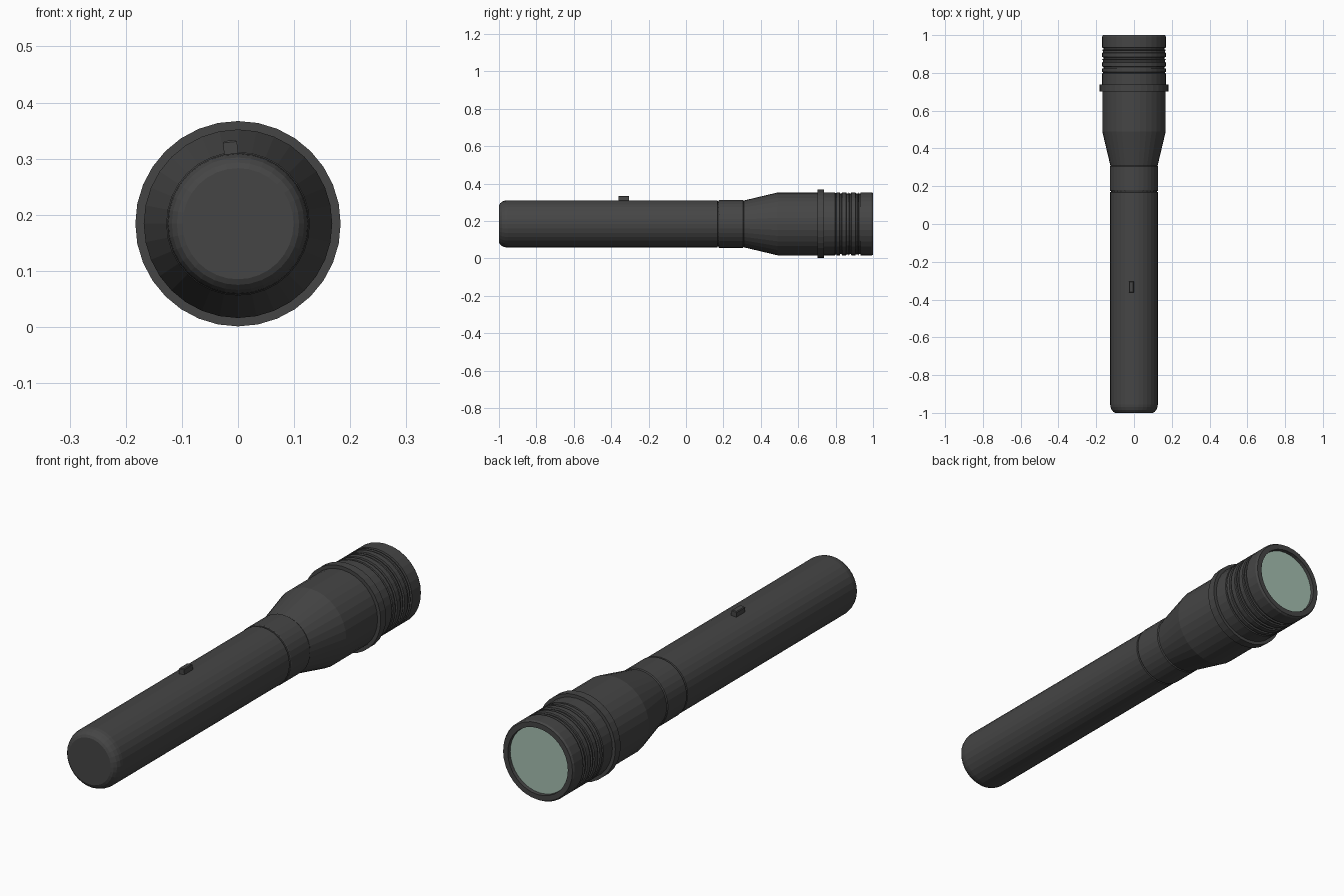
import bpy, bmesh, math

if "Cube" in bpy.data.objects:
    bpy.data.objects.remove(bpy.data.objects["Cube"])

SIDES = 32
AXIS_Z = 0.184


def material(name, rgb):
    m = bpy.data.materials.new(name)
    m.diffuse_color = (*rgb, 1)
    m.use_nodes = True
    m.node_tree.nodes["Principled BSDF"].inputs["Base Color"].default_value = m.diffuse_color
    return m


black = material("matte black", (0.06, 0.06, 0.06))
glass = material("pale green glass", (0.376, 0.52, 0.44))


def finish(name, bm, mat):
    bmesh.ops.recalc_face_normals(bm, faces=bm.faces)
    me = bpy.data.meshes.new(name)
    bm.to_mesh(me)
    bm.free()
    me.materials.append(mat)
    ob = bpy.data.objects.new(name, me)
    ob.location.z = AXIS_Z
    bpy.context.collection.objects.link(ob)
    return ob


def lathe(name, profile, mat, closed=False):
    """Revolve (y, radius) points around the y axis; cap open ends."""
    bm = bmesh.new()
    rings = []
    for y, r in profile:
        rings.append([bm.verts.new((r * math.sin(2 * math.pi * i / SIDES), y,
                                    r * math.cos(2 * math.pi * i / SIDES)))
                      for i in range(SIDES)])
    pairs = list(zip(rings, rings[1:]))
    if closed:
        pairs.append((rings[-1], rings[0]))
    else:
        bm.faces.new(rings[0])
        bm.faces.new(rings[-1])
    for a, b in pairs:
        for i in range(SIDES):
            j = (i + 1) % SIDES
            bm.faces.new((a[i], a[j], b[j], b[i]))
    return finish(name, bm, mat)


# Handle with rounded tail cap
lathe("handle", [(-1, 0.099), (-0.995, 0.109), (-0.985, 0.118), (-0.970, 0.124),
                 (-0.955, 0.126), (0.168, 0.126), (0.170, 0.121), (0.18, 0.121)], black)

# Neck collar between handle and head
lathe("neck_collar", [(0.174, 0.120), (0.175, 0.126), (0.178, 0.128), (0.304, 0.128),
                      (0.308, 0.125), (0.312, 0.122)], black)

# Flared head
lathe("head", [(0.309, 0.125), (0.49, 0.168), (0.72, 0.168)], black)

# Raised ring
lathe("head_ring", [(0.702, 0.16), (0.702, 0.183), (0.738, 0.183), (0.738, 0.16)], black)

# Front bezel with grooves and a recess for the lens
bezel = [(0.72, 0.169), (0.797, 0.169), (0.799, 0.164), (0.803, 0.164), (0.805, 0.169)]
for y in (0.822, 0.872, 0.922):
    bezel += [(y, 0.169), (y + 0.002, 0.162), (y + 0.010, 0.162), (y + 0.012, 0.169)]
    if y < 0.9:
        bezel += [(y + 0.034, 0.169), (y + 0.036, 0.163), (y + 0.046, 0.163), (y + 0.048, 0.169)]
bezel += [(0.992, 0.169), (1.0, 0.164), (1.0, 0.142), (0.975, 0.140), (0.72, 0.140)]
lathe("bezel", bezel, black, closed=True)

# Lens
lathe("lens", [(0.97, 0.141), (0.985, 0.141)], glass)

# Switch, sitting on the facet just left of the top
bm = bmesh.new()
bmesh.ops.create_cube(bm, size=1)
for v in bm.verts:
    v.co.x *= 0.025
    v.co.y = v.co.y * 0.058 - 0.333
    v.co.z = v.co.z * 0.03 + 0.134
bmesh.ops.bevel(bm, geom=[e for e in bm.edges if all(v.co.z > 0.14 for v in e.verts)],
                offset=0.003, segments=1, affect='EDGES')
switch = finish("switch", bm, black)
switch.rotation_euler.y = -math.pi / SIDES
